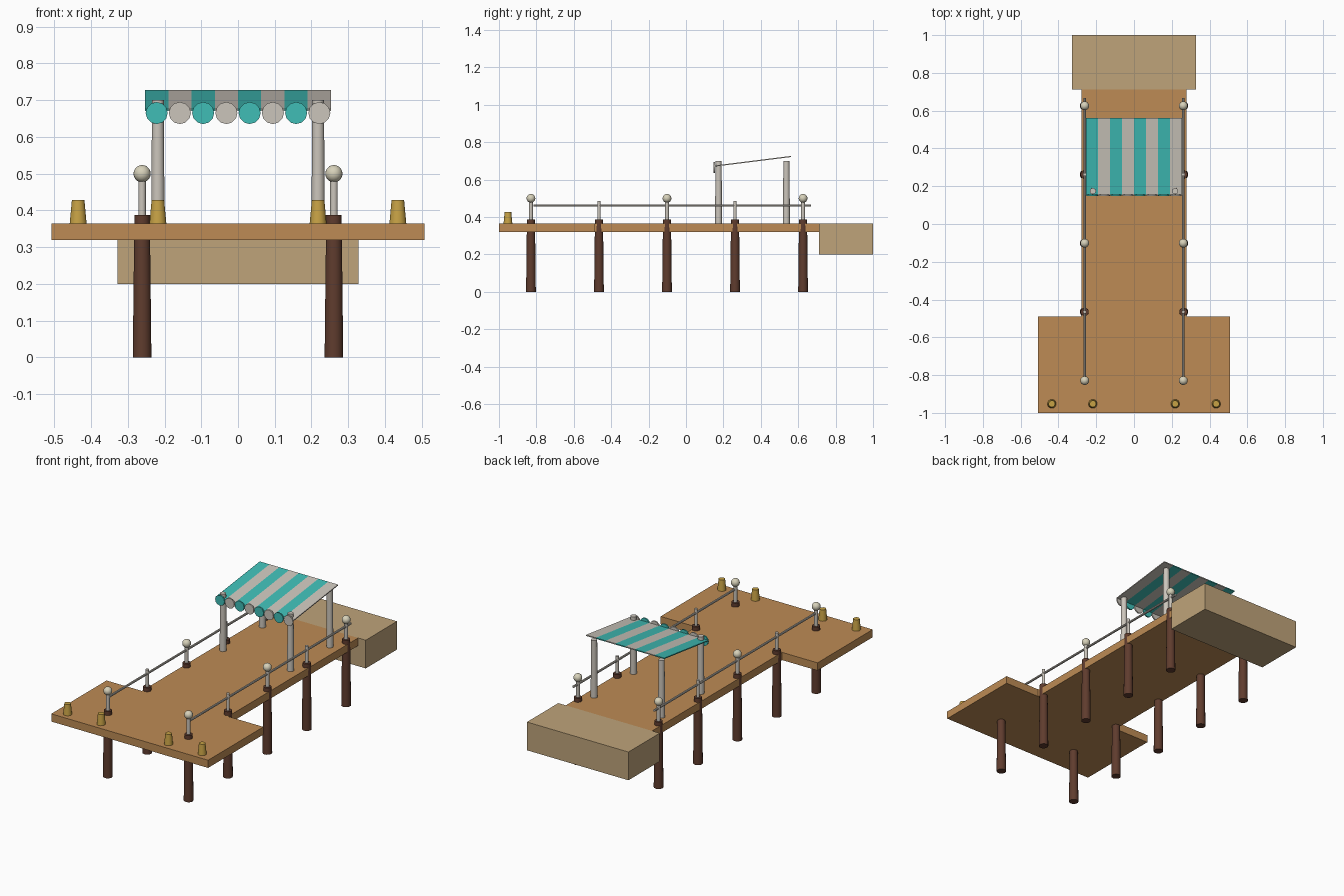
import bpy, bmesh, math
from mathutils import Matrix, Vector

if "Cube" in bpy.data.objects:
    bpy.data.objects.remove(bpy.data.objects["Cube"], do_unlink=True)


def material(name, rgb):
    m = bpy.data.materials.new(name)
    m.use_nodes = True
    m.diffuse_color = (*rgb, 1)
    m.node_tree.nodes["Principled BSDF"].inputs["Base Color"].default_value = (*rgb, 1)
    m.roughness = 0.8
    return m


PLANK = material("plank wood", (0.51, 0.26, 0.09))
STONE = material("sand stone", (0.52, 0.37, 0.195))
PILE = material("dark timber", (0.115, 0.045, 0.027))
WHITE = material("off white", (0.60, 0.56, 0.50))
TEAL = material("teal cloth", (0.05, 0.51, 0.47))
CREAM = material("cream knob", (0.68, 0.64, 0.49))
BRASS = material("yellow brass", (0.57, 0.36, 0.06))


def finish(name, bm, mats, smooth=False):
    bmesh.ops.recalc_face_normals(bm, faces=bm.faces)
    mesh = bpy.data.meshes.new(name)
    bm.to_mesh(mesh)
    bm.free()
    for m in mats:
        mesh.materials.append(m)
    ob = bpy.data.objects.new(name, mesh)
    bpy.context.collection.objects.link(ob)
    if smooth:
        bpy.ops.object.select_all(action="DESELECT")
        ob.select_set(True)
        bpy.context.view_layer.objects.active = ob
        bpy.ops.object.shade_smooth_by_angle(angle=math.radians(40))
    return ob


def box(name, lo, hi, mat):
    lo, hi = Vector(lo), Vector(hi)
    bm = bmesh.new()
    bmesh.ops.create_cube(bm, size=1, matrix=Matrix.Translation((lo + hi) / 2)
                          @ Matrix.Diagonal((*(hi - lo), 1)))
    return finish(name, bm, [mat])


def rod(name, a, b, r1, r2, mat, sides=14):
    a, b = Vector(a), Vector(b)
    d = b - a
    turn = d.to_track_quat("Z", "Y").to_matrix().to_4x4()
    bm = bmesh.new()
    bmesh.ops.create_cone(bm, cap_ends=True, segments=sides, radius1=r1, radius2=r2,
                          depth=d.length, matrix=Matrix.Translation((a + b) / 2) @ turn)
    return finish(name, bm, [mat], True)


def upright(name, x, y, z1, z2, r1, r2, mat):
    return rod(name, (x, y, z1), (x, y, z2), r1, r2, mat)


# Decking and shore block
LOW, DECK = 0.32, 0.365
box("pier_head", (-0.507, -1, LOW), (0.507, -0.49, DECK), PLANK)
box("walkway", (-0.279, -0.49, LOW), (0.279, 0.711, DECK), PLANK)
box("shore_block", (-0.328, 0.711, 0.20), (0.328, 1, DECK), STONE)

for side, s in (("left", 1), ("right", -1)):
    # Piles with railing posts; every other post carries a ball
    x = 0.261 * s
    for i in range(5):
        y = -0.829 + 0.3637 * i
        upright(f"pile_{side}_{i}", x, y, 0, 0.388, 0.026, 0.0215, PILE)
        tall = i % 2 == 0
        upright(f"rail_post_{side}_{i}", x, y, DECK, 0.487, 0.0105 if tall else 0.009,
                0.0105 if tall else 0.009, WHITE)
        if tall:
            bm = bmesh.new()
            bmesh.ops.create_uvsphere(bm, u_segments=16, v_segments=10, radius=0.0235,
                                      matrix=Matrix.Translation((x, y, 0.50)))
            finish(f"post_ball_{side}_{i}", bm, [CREAM], True)
    rod(f"handrail_{side}", (x, -0.815, 0.462), (x, 0.668, 0.462), 0.0065, 0.0065, WHITE, 8)

    # Awning posts
    for end, y in (("front", 0.174), ("back", 0.537)):
        upright(f"awning_post_{side}_{end}", 0.218 * s, y, DECK, 0.70, 0.0185, 0.0165, WHITE)

    # Mooring bollards
    for place, bx in (("inner", 0.218), ("outer", 0.435)):
        upright(f"bollard_{side}_{place}", bx * s, -0.952, DECK, 0.428, 0.0235, 0.0175, BRASS)

# Striped sloping awning, one strip per stripe
HALF, COUNT = 0.253, 8
STEP = 2 * HALF / COUNT
bm = bmesh.new()
rows = []
for i in range(COUNT + 1):
    x = -HALF + STEP * i
    rows.append([bm.verts.new((x, y, z)) for y, z in
                 ((0.153, 0.676), (0.562, 0.727), (0.562, 0.721), (0.153, 0.670))])
for i in range(COUNT):
    for k in range(4):
        n = (k + 1) % 4
        f = bm.faces.new((rows[i][k], rows[i][n], rows[i + 1][n], rows[i + 1][k]))
        f.material_index = i % 2
bm.faces.new(rows[0]).material_index = 0
bm.faces.new(rows[-1]).material_index = 1
finish("awning_cloth", bm, [TEAL, WHITE])

# Round scallops along the front edge
for i in range(COUNT):
    x = -HALF + STEP * (i + 0.5)
    rod(f"scallop_{i}", (x, 0.148, 0.665), (x, 0.156, 0.665), 0.030, 0.030,
        WHITE if i % 2 else TEAL, 12)
